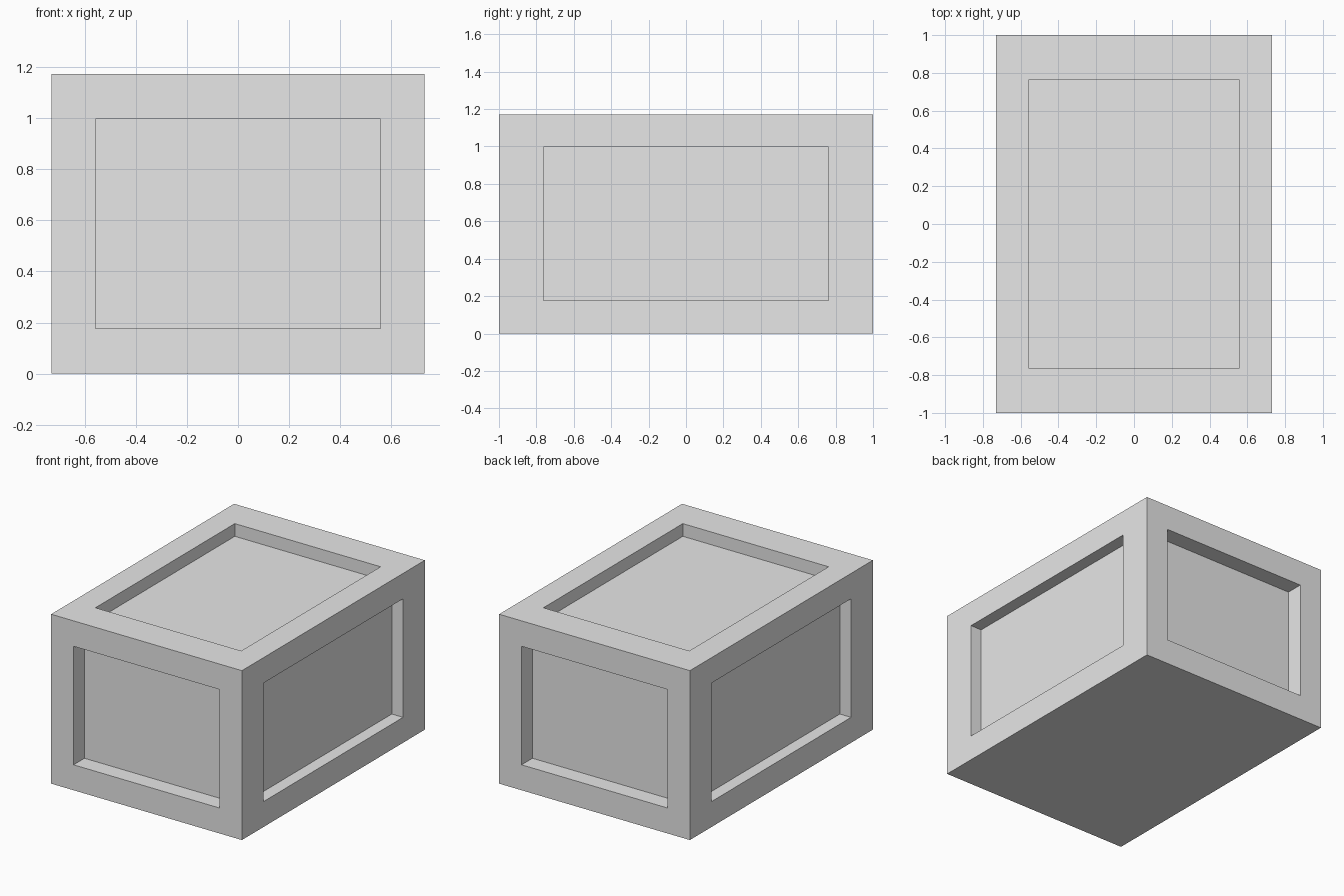
import bpy
import bmesh
from mathutils import Vector

cube = bpy.data.objects.get("Cube")
if cube:
    bpy.data.objects.remove(cube, do_unlink=True)

SIZE = Vector((1.46, 2.0, 1.172))
BORDER = Vector((0.172, 0.238, 0.176))   # frame width along each axis
DEPTH = BORDER / 2                       # panel recess along each axis

grey = bpy.data.materials.new("light grey")
grey.use_nodes = True
grey.diffuse_color = (0.8, 0.8, 0.8, 1)
grey.node_tree.nodes["Principled BSDF"].inputs["Base Color"].default_value = (0.8, 0.8, 0.8, 1)

# Crate body
bm = bmesh.new()
bmesh.ops.create_cube(bm, size=1)
for v in bm.verts:
    v.co = Vector(c * s for c, s in zip(v.co, SIZE))
    v.co.z += SIZE.z / 2
bm.normal_update()


def recess_panel(face):
    """Frame a side with a border and sink its centre panel."""
    normal = face.normal.copy()
    middle = face.calc_center_median()
    # zero-size insets give the border and the wall loops
    bmesh.ops.inset_individual(bm, faces=[face], thickness=0.01)
    for v in face.verts:
        for i in range(3):
            if abs(normal[i]) < 0.5:
                side = 1 if v.co[i] > middle[i] else -1
                v.co[i] = middle[i] + side * (SIZE[i] / 2 - BORDER[i])
    bmesh.ops.inset_individual(bm, faces=[face], thickness=0)
    for v in face.verts:
        v.co -= Vector(n * d for n, d in zip(normal, DEPTH))


# Recessed panels on every side but the plain underside
for side in [f for f in bm.faces if f.normal.z > -0.5]:
    recess_panel(side)
bm.normal_update()

mesh = bpy.data.meshes.new("panelled_crate")
bm.to_mesh(mesh)
bm.free()
mesh.materials.append(grey)
crate = bpy.data.objects.new("panelled_crate", mesh)
bpy.context.collection.objects.link(crate)
